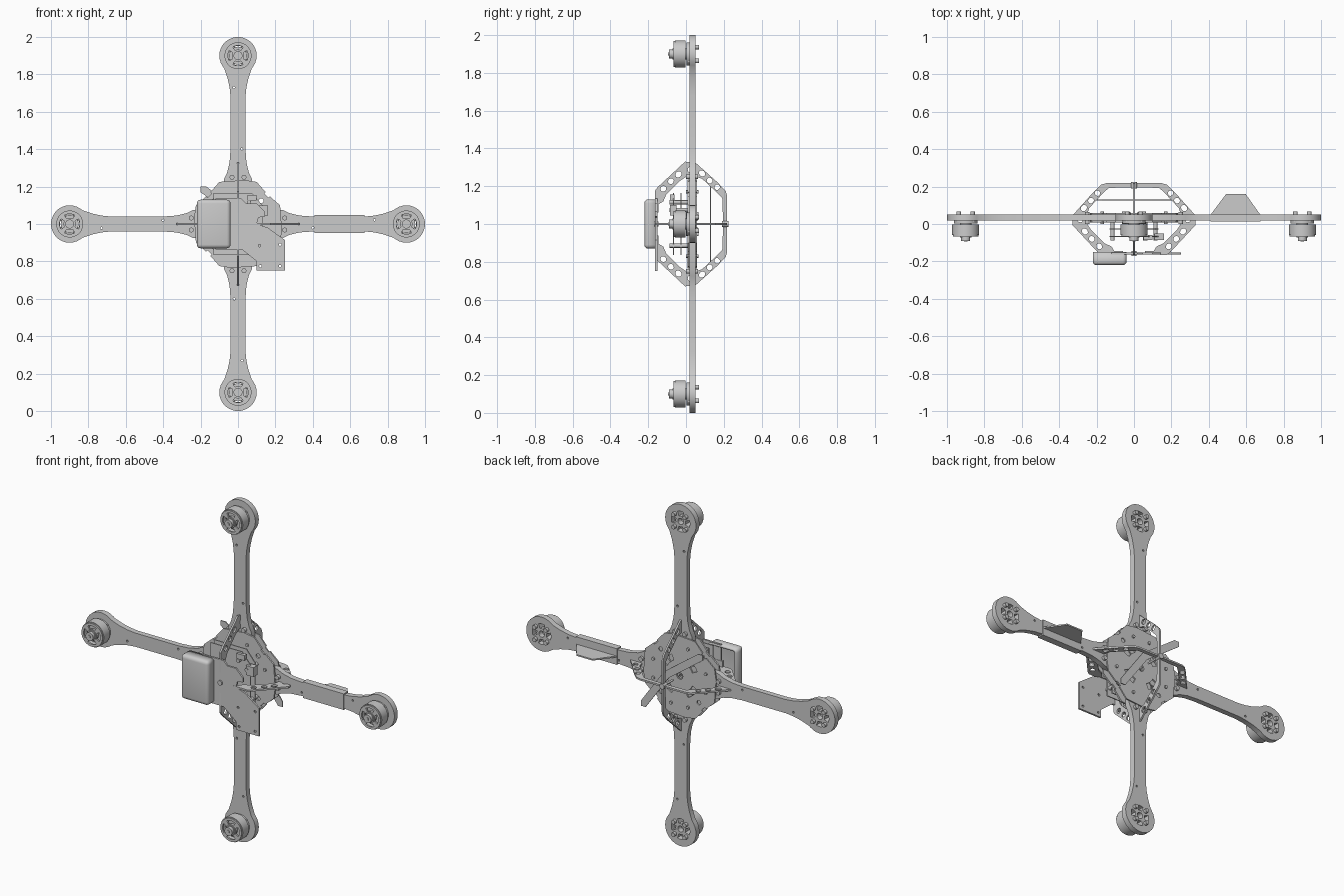
import bpy, bmesh
from math import sin, cos, pi, radians
from mathutils import Matrix, Vector

if "Cube" in bpy.data.objects:
    bpy.data.objects.remove(bpy.data.objects["Cube"])

C = Vector((0, 0, 1))                       # hub centre


def circle(cx, cy, r, n=20, a0=0):
    return [(cx + r * cos(a0 + 2 * pi * i / n), cy + r * sin(a0 + 2 * pi * i / n)) for i in range(n)]


def arc_slot(cx, cy, r0, r1, mid, half, n=6):
    """Closed ring-sector outline."""
    a = [radians(mid - half + 2 * half * i / n) for i in range(n + 1)]
    return ([(cx + r1 * cos(t), cy + r1 * sin(t)) for t in a] +
            [(cx + r0 * cos(t), cy + r0 * sin(t)) for t in reversed(a)])


def spin(k):
    return Matrix.Translation(C) @ Matrix.Rotation(k * pi / 2, 4, 'Y')


FACE = Matrix.Rotation(pi / 2, 4, 'X')      # 2D (x, y) -> world (x, z)
RIB = Matrix(((0, 0, 1, 0), (1, 0, 0, 0), (0, 1, 0, 0), (0, 0, 0, 1)))  # 2D -> (y, z)


def finish(name, bm, smooth=True):
    bmesh.ops.recalc_face_normals(bm, faces=bm.faces)
    me = bpy.data.meshes.new(name)
    bm.to_mesh(me)
    bm.free()
    ob = bpy.data.objects.new(name, me)
    bpy.context.collection.objects.link(ob)
    if smooth:
        bpy.ops.object.select_all(action='DESELECT')
        ob.select_set(True)
        bpy.context.view_layer.objects.active = ob
        bpy.ops.object.shade_smooth_by_angle(angle=radians(35))
    return ob


def plate(name, loops, t, m):
    """Flat plate with holes: first loop is the outline, the rest are holes."""
    cu = bpy.data.curves.new(name, 'CURVE')
    cu.dimensions = '2D'
    cu.fill_mode = 'BOTH'
    cu.extrude = t / 2
    for pts in loops:
        s = cu.splines.new('POLY')
        s.points.add(len(pts) - 1)
        for p, q in zip(s.points, pts):
            p.co = (q[0], q[1], 0, 1)
        s.use_cyclic_u = True
    tmp = bpy.data.objects.new(name + "_tmp", cu)
    bpy.context.collection.objects.link(tmp)
    dg = bpy.context.evaluated_depsgraph_get()
    me = bpy.data.meshes.new_from_object(tmp.evaluated_get(dg))
    bm = bmesh.new()
    bm.from_mesh(me)
    bpy.data.objects.remove(tmp)
    bmesh.ops.remove_doubles(bm, verts=bm.verts, dist=1e-5)
    bm.transform(m)
    return finish(name, bm)


def face_plate(name, loops, y0, y1, m=None):
    m = m or Matrix.Translation(C)
    return plate(name, loops, y1 - y0, m @ Matrix.Translation((0, (y0 + y1) / 2, 0)) @ FACE)


def pins(name, specs, m=None, n=16):
    """Cylinders along y: (x, z, radius, y0, y1)."""
    m = m or Matrix.Translation(C)
    bm = bmesh.new()
    for x, z, r, y0, y1 in specs:
        bmesh.ops.create_cone(bm, cap_ends=True, segments=n, radius1=r, radius2=r, depth=y1 - y0,
                              matrix=m @ Matrix.Translation((x, (y0 + y1) / 2, z)) @ FACE)
    return finish(name, bm)


def box(name, x, y, z):
    bm = bmesh.new()
    bmesh.ops.create_cube(bm, size=1)
    for v in bm.verts:
        v.co = [a[0] if c < 0 else a[1] for a, c in zip((x, y, z), v.co)]
    return finish(name, bm, False)


# Arm outline (width, radius), with round motor mount at the tip
side = [(.075, .08), (.075, .24), (.058, .275), (.045, .33), (.04, .40), (.04, .68),
        (.045, .73), (.056, .78), (.073, .83)]
tip = [(.1 * cos(radians(a)), .9 + .1 * sin(radians(a))) for a in range(-36, 217, 12)]
arm = [(.0, .005)] + side + tip + [(-x, r) for x, r in reversed(side)]
arm_holes = [circle(0, .9, .018)] + [arc_slot(0, .9, .032, .06, a, 20) for a in (0, 90, 180, 270)]
arm_holes += [circle(.02, .40, .006, 10), circle(-.022, .73, .006, 10)]

# Rib outline (y, radius): half a hoop around the arm plane, and its lightening holes
rib = [(-.005, .33), (.05, .325), (.165, .222), (.21, .175), (.218, .15), (.218, 0), (.196, 0),
       (.193, .135), (.165, .165), (.085, .24), (.05, .25), (0, .25), (-.03, .23), (-.105, .155),
       (-.12, .12), (-.145, .105), (-.145, .06), (-.163, .06), (-.165, .175), (-.15, .195)]


def slot(y, r, dy, dr):
    """Small slanted rounded window in a rib."""
    a = .75 if y > 0 else -.75
    return [(y + p * cos(a) + q * sin(a), r - p * sin(a) + q * cos(a))
            for p, q in [(dy * cos(t * pi / 6), dr * sin(t * pi / 6)) for t in range(12)]]


rib_holes = [slot(y, r, d, .015) for y, r, d in
             [(.085, .268, .018), (.125, .23, .016), (.165, .195, .014), (-.04, .263, .018),
              (-.08, .226, .016), (-.12, .186, .016)]] + [circle(.025, .288, .016, 12)]

for k in range(4):
    m = spin(k)
    face_plate(f"arm_{k}", [arm] + arm_holes, .018, .05, m)
    plate(f"cage_rib_{k}", [rib] + rib_holes, .01, m @ RIB)
    # Hub bolts at the arm root
    pins(f"root_bolts_{k}", [(s * .032, .25, .013, .0, .064) for s in (-1, 1)] +
         [(s * .055, .17, .009, .0, .066) for s in (-1, 1)], m, 12)
    # Motor: base, bell wall, spoked face, stator core, shaft and mount bolts
    o = m @ Matrix.Translation((0, 0, .9))
    face_plate(f"motor_base_{k}", [circle(0, 0, .062, 32)] +
               [arc_slot(0, 0, .03, .052, a, 24) for a in (0, 90, 180, 270)], .003, .018, o)
    face_plate(f"motor_bell_{k}", [circle(0, 0, .072, 40), circle(0, 0, .06, 40)], -.058, -.002, o)
    face_plate(f"motor_face_{k}", [circle(0, 0, .068, 40)] +
               [arc_slot(0, 0, .033, .054, a, 30) for a in (0, 90, 180, 270)], -.066, -.056, o)
    pins(f"motor_core_{k}", [(0, 0, .03, -.072, .018), (0, 0, .048, -.045, -.008),
                             (0, 0, .024, -.09, -.07), (0, 0, .009, -.094, -.088)], o, 24)
    pins(f"motor_bolts_{k}", [(.052 * cos(a), .052 * sin(a), .012, .01, .068)
                              for a in (pi / 4, 3 * pi / 4, 5 * pi / 4, 7 * pi / 4)], o, 12)

# Hub plates: octagons with notched corners, front and back of the arms
quarter = [(.235, -.035), (.225, .10), (.17, .148), (.163, .141), (.141, .163), (.148, .17),
           (.10, .225), (.035, .235)]
octagon = []
for k in range(4):
    c, s = round(cos(k * pi / 2)), round(sin(k * pi / 2))
    octagon += [(x * c - z * s, x * s + z * c) for x, z in quarter[1:]]
hub_holes = [circle(0, 0, .02)]
for a in (45, 135, 225, 315):
    t = radians(a)
    hub_holes += [circle(.175 * cos(t), .175 * sin(t), .013, 12), arc_slot(0, 0, .09, .125, a, 20)]
face_plate("hub_plate_front", [octagon] + hub_holes, .008, .018)
face_plate("hub_plate_back", [octagon] + hub_holes, .05, .058)

# Electronics stack: two boards on four standoffs
pcb = [(-.13, -.165), (.13, -.165), (.13, .10), (.075, .165), (-.13, .165)]
for i, y in enumerate((-.07, -.03)):
    face_plate(f"circuit_board_{i}", [pcb] + [circle(0, 0, .03)], y, y + .006)
pins("standoffs", [(x, z, .011, -.088, .01) for x in (-.115, .115) for z in (-.115, .075)] +
     [(.06, .115, .011, -.088, .01)])
box("connector_upper", (.05, .10), (-.085, -.06), (1.125, 1.155))
box("connector_side", (.11, .16), (-.085, -.05), (1.045, 1.10))

# Front mounting plate with lower right tail
front = [(-.12, .135), (.02, .135), (.045, .11), (.10, .11), (.145, .065), (.145, .04), (.11, .035),
         (.10, .0), (.16, -.02), (.25, -.085), (.25, -.248), (.1, -.248), (.1, -.2), (.02, -.135), (-.12, -.135)]
f_holes = [circle(x, z, .007, 10) for x, z in [(.225, -.11), (.225, -.225), (.12, -.225), (.115, -.115)]]
face_plate("front_plate", [front] + f_holes, -.163, -.152)

# Centre fasteners
pins("centre_fasteners", [(0, 0, .014, -.17, -.145), (0, 0, .006, -.15, .02),
                          (0, 0, .016, .19, .224), (0, 0, .006, .12, .2)])

# Diagonal rear strap
strap = [(-.2, .2), (-.17, .2), (.05, .04), (.2, -.17), (.2, -.2), (.17, -.2), (.02, .01), (-.2, .17)]
face_plate("rear_strap", [strap], .126, .132)

# Front pod: rounded shell, open at the back
pod = box("front_pod", (-.22, -.04), (-.22, -.15), (.87, 1.13))
bm = bmesh.new()
bm.from_mesh(pod.data)
bmesh.ops.delete(bm, geom=[f for f in bm.faces if f.normal.y > .9], context='FACES_ONLY')
bmesh.ops.bevel(bm, geom=[e for e in bm.edges if not e.is_boundary], offset=.02, segments=4,
                profile=.5, affect='EDGES')
bm.to_mesh(pod.data)
bm.free()
pod.data.shade_smooth()
solid = pod.modifiers.new("wall", 'SOLIDIFY')
solid.thickness = .012
solid.offset = -1
box("pod_bracket", (-.13, -.045), (-.165, -.15), (.96, 1.04))

# Arm sleeve and horizontal tail fin
box("arm_sleeve", (.41, .675), (.014, .054), (.953, 1.047))
plate("tail_fin", [[(.41, .05), (.492, .16), (.597, .16), (.675, .05)]], .008,
      Matrix.Translation((0, 0, 1)))
